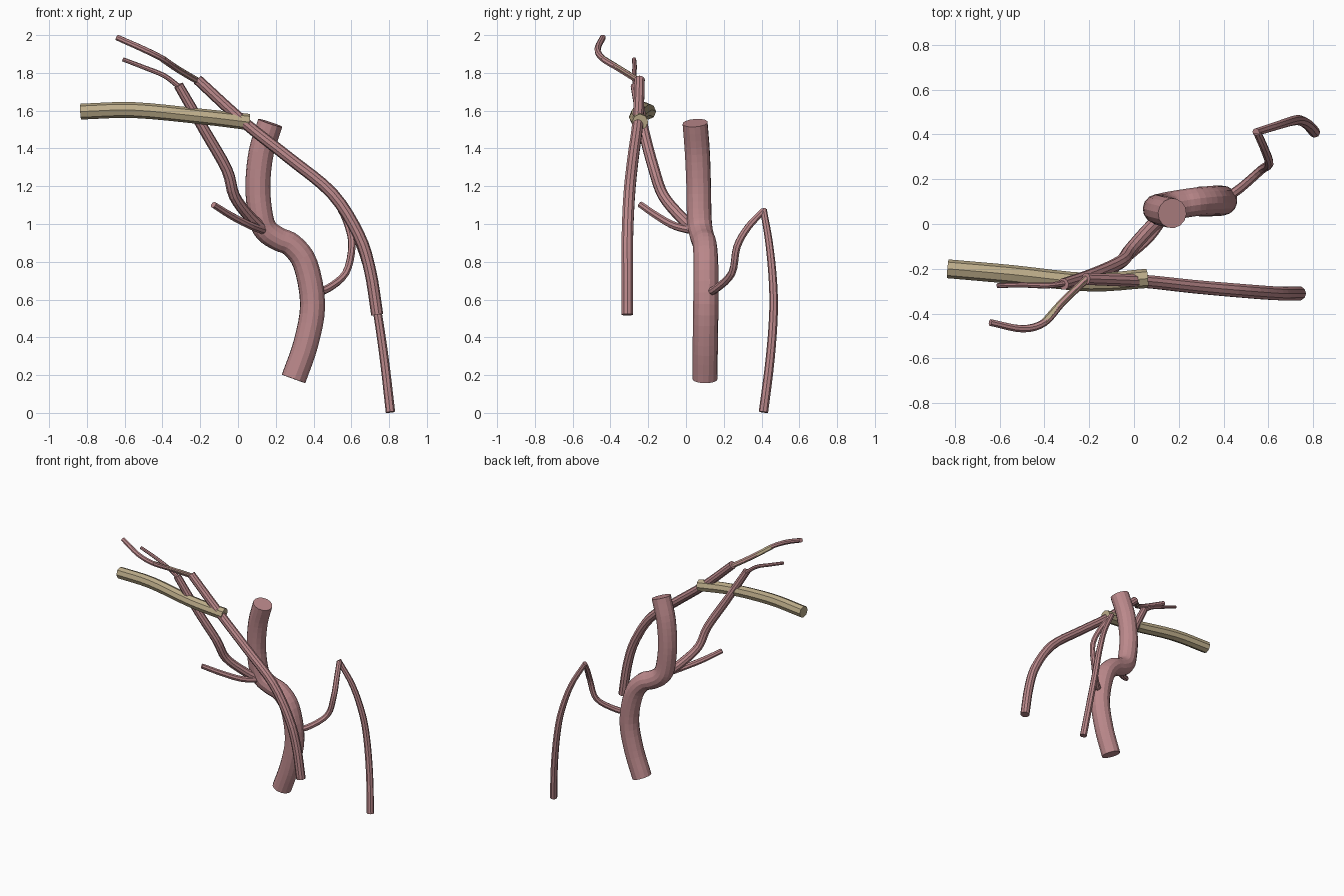
import bpy, bmesh, math
from mathutils import Vector


def material(name, rgb):
    m = bpy.data.materials.new(name)
    m.diffuse_color = (*rgb, 1)
    return m


BARK = material("bark", (0.50, 0.25, 0.26))
TAN = material("pale_wood", (0.50, 0.41, 0.25))


def spline(pts, steps):
    """Catmull-Rom through (x, y, z, radius) points."""
    p = [Vector(q) for q in pts]
    p = [2 * p[0] - p[1]] + p + [2 * p[-1] - p[-2]]
    out = []
    for i in range(1, len(p) - 2):
        a, b, c, d = p[i - 1:i + 3]
        for s in range(steps):
            t = s / steps
            out.append(0.5 * (2 * b + (c - a) * t + (2 * a - 5 * b + 4 * c - d) * t * t
                              + (3 * b - a - 3 * c + d) * t ** 3))
    return out + [p[-2]]


def branch(name, pts, sides=10, mat=BARK, steps=4):
    """Capped tube swept along a smooth path."""
    path = spline(pts, steps)
    pos = [q.xyz for q in path]
    bm = bmesh.new()
    rings, n, prev = [], None, None
    for i, q in enumerate(path):
        tan = (pos[min(i + 1, len(pos) - 1)] - pos[max(i - 1, 0)]).normalized()
        if n is None:
            n = tan.orthogonal().normalized()
        else:
            n = prev.rotation_difference(tan) @ n
        prev = tan
        b = tan.cross(n)
        rings.append([bm.verts.new(pos[i] + q.w * (n * math.cos(a) + b * math.sin(a)))
                      for a in (2 * math.pi * k / sides for k in range(sides))])
    for r0, r1 in zip(rings, rings[1:]):
        for k in range(sides):
            j = (k + 1) % sides
            bm.faces.new((r0[k], r0[j], r1[j], r1[k]))
    bm.faces.new(rings[0][::-1])
    bm.faces.new(rings[-1])
    me = bpy.data.meshes.new(name)
    bm.to_mesh(me)
    bm.free()
    me.materials.append(mat)
    ob = bpy.data.objects.new(name, me)
    bpy.context.collection.objects.link(ob)
    return ob


# Thick S-shaped trunk
branch("trunk", [
    (0.294, 0.10, 0.18, 0.067), (0.36, 0.102, 0.37, 0.067), (0.395, 0.105, 0.575, 0.067),
    (0.357, 0.105, 0.787, 0.066), (0.285, 0.10, 0.887, 0.064), (0.215, 0.09, 0.92, 0.064),
    (0.15, 0.078, 0.965, 0.065), (0.12, 0.07, 1.04, 0.066), (0.105, 0.067, 1.20, 0.066),
    (0.123, 0.06, 1.38, 0.067), (0.171, 0.048, 1.535, 0.067)], sides=14)

# Left fork: limb, its twig and a short stub
branch("left_limb", [
    (0.14, 0.05, 0.965, 0.032), (0.06, -0.03, 1.04, 0.031), (-0.02, -0.12, 1.15, 0.030),
    (-0.06, -0.17, 1.29, 0.030), (-0.18, -0.225, 1.50, 0.029), (-0.315, -0.268, 1.735, 0.026)])
branch("left_twig", [
    (-0.31, -0.265, 1.725, 0.014), (-0.39, -0.275, 1.785, 0.013),
    (-0.50, -0.272, 1.83, 0.012), (-0.61, -0.275, 1.872, 0.011)], sides=8)
branch("left_stub", [
    (0.14, 0.04, 0.965, 0.022), (0.07, -0.06, 0.99, 0.021),
    (-0.03, -0.15, 1.04, 0.020), (-0.13, -0.24, 1.102, 0.018)], sides=8)

# Long arching bough with its twig
branch("long_bough", [
    (-0.215, -0.245, 1.765, 0.028), (0.03, -0.255, 1.54, 0.030), (0.27, -0.28, 1.35, 0.031),
    (0.50, -0.30, 1.16, 0.032), (0.64, -0.31, 0.94, 0.032), (0.70, -0.31, 0.75, 0.032),
    (0.737, -0.31, 0.52, 0.032)])
TWIG = [(-0.21, -0.245, 1.755, 0.017), (-0.32, -0.35, 1.82, 0.017),
        (-0.40, -0.44, 1.875, 0.017), (-0.50, -0.468, 1.925, 0.017),
        (-0.642, -0.44, 1.988, 0.016)]
branch("bough_twig", TWIG, sides=8)
branch("bough_twig_sheath", [(x, y, z, 0.0175) for x, y, z, r in TWIG[:3]], sides=6, mat=TAN)

# Pale crossing branch
branch("pale_branch", [
    (-0.832, -0.20, 1.595, 0.042), (-0.55, -0.225, 1.603, 0.042),
    (-0.20, -0.26, 1.57, 0.041), (0.058, -0.243, 1.54, 0.043)], sides=8, mat=TAN)

# Right fork and hanging shoot
branch("right_limb", [
    (0.40, 0.11, 0.635, 0.022), (0.475, 0.16, 0.658, 0.021), (0.57, 0.243, 0.74, 0.020),
    (0.603, 0.27, 0.88, 0.020), (0.585, 0.33, 0.985, 0.019), (0.55, 0.41, 1.07, 0.018)], sides=8)
branch("hanging_shoot", [
    (0.545, 0.41, 1.075, 0.018), (0.64, 0.44, 0.90, 0.020), (0.705, 0.46, 0.70, 0.022),
    (0.74, 0.463, 0.52, 0.023), (0.775, 0.445, 0.28, 0.024), (0.807, 0.41, 0.004, 0.025)], sides=8)
